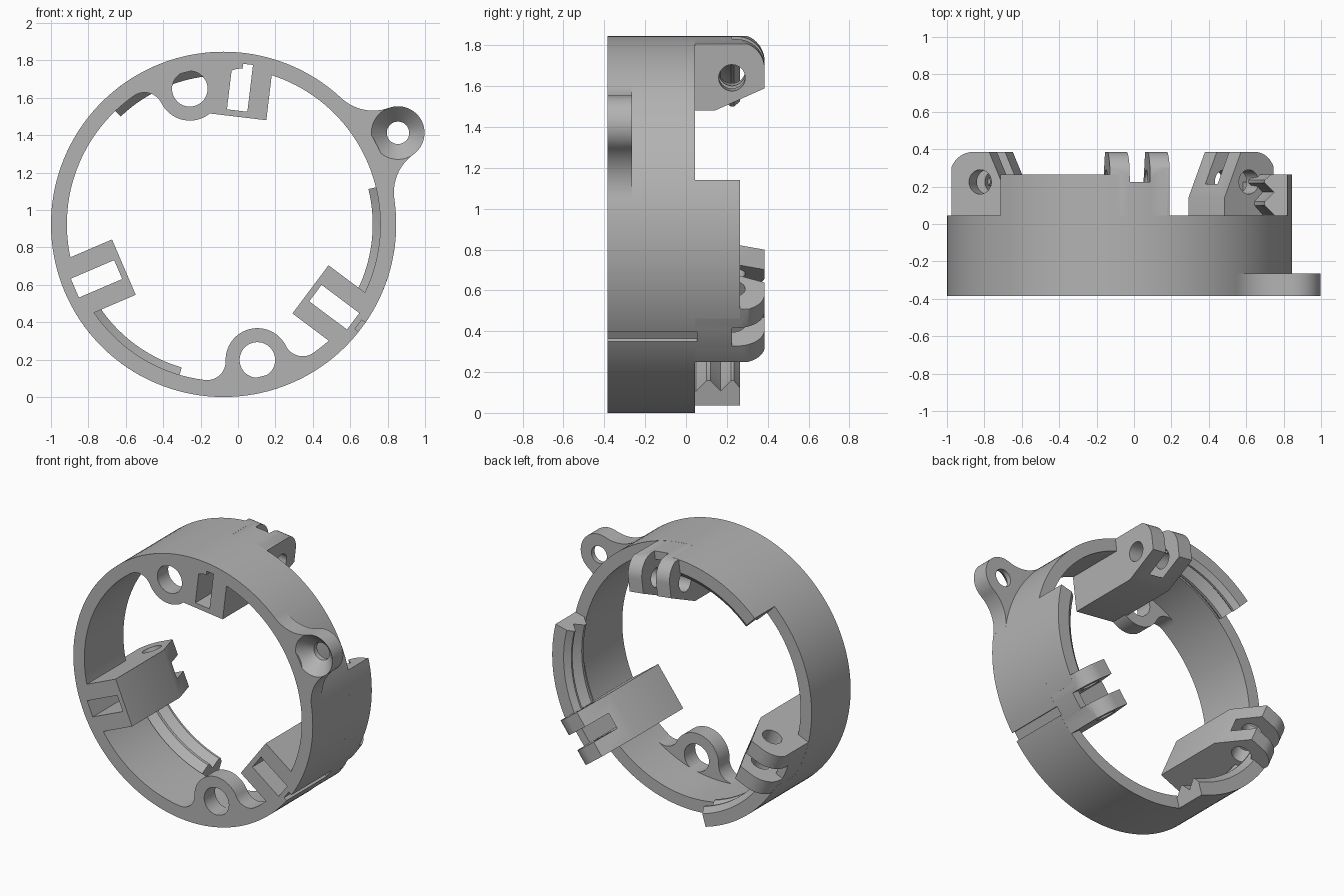
import bpy, bmesh
from math import sin, cos, pi, radians, acos, atan2

if "Cube" in bpy.data.objects:
    bpy.data.objects.remove(bpy.data.objects["Cube"])

CX, CZ = -0.077, 0.923            # ring axis
R_OUT, R_IN = 0.923, 0.838
FRONT, BACK, WALL_BACK = -0.385, 0.045, 0.265

grey = bpy.data.materials.new("plain_grey")
grey.use_nodes = True
grey.diffuse_color = (0.45, 0.45, 0.45, 1)
grey.node_tree.nodes["Principled BSDF"].inputs["Base Color"].default_value = grey.diffuse_color


def place(r, t, y, ang):
    """Radial, tangential and depth position, turned by ang around the axis."""
    return (CX + r * cos(ang) - t * sin(ang), y, CZ + r * sin(ang) + t * cos(ang))


def finish(name, bm):
    bmesh.ops.recalc_face_normals(bm, faces=bm.faces)
    me = bpy.data.meshes.new(name)
    bm.to_mesh(me)
    bm.free()
    me.materials.append(grey)
    ob = bpy.data.objects.new(name, me)
    bpy.context.collection.objects.link(ob)
    return ob


def loft(name, rings, closed=False):
    """Skin a list of equal point loops."""
    bm = bmesh.new()
    loops = [[bm.verts.new(p) for p in ring] for ring in rings]
    n = len(loops[0])
    pairs = list(zip(loops, loops[1:]))
    if closed:
        pairs.append((loops[-1], loops[0]))
    else:
        bm.faces.new(loops[0])
        bm.faces.new(loops[-1])
    for a, b in pairs:
        for i in range(n):
            j = (i + 1) % n
            bm.faces.new((a[i], a[j], b[j], b[i]))
    return finish(name, bm)


def prism_depth(name, pts, y0, y1, ang=0.0):
    return loft(name, [[place(r, t, y, ang) for r, t in pts] for y in (y0, y1)])


def prism_side(name, pts, half, ang):
    return loft(name, [[place(r, t, y, ang) for r, y in pts] for t in (-half, half)])


def sweep(name, section, a0, a1, steps, closed=False):
    count = steps if closed else steps + 1
    return loft(name, [[place(r, 0, y, a0 + (a1 - a0) * i / steps) for r, y in section]
                       for i in range(count)], closed)


def arc(cx, cy, r, a0, a1, n=16):
    return [(cx + r * cos(a0 + (a1 - a0) * i / n), cy + r * sin(a0 + (a1 - a0) * i / n))
            for i in range(n + 1)]


def circle(cx, cy, r, n=48):
    return arc(cx, cy, r, 0, 2 * pi, n)[:-1]


def boolean(ob, cutter, operation="DIFFERENCE", keep=False):
    mod = ob.modifiers.new("cut", "BOOLEAN")
    mod.operation, mod.solver, mod.object = operation, "EXACT", cutter
    bpy.context.view_layer.objects.active = ob
    bpy.ops.object.modifier_apply(modifier=mod.name)
    if not keep:
        bpy.data.objects.remove(cutter)


def tab(name, ang, dist, rad, fillet, ring_r, side):
    """Round screw tab blended into the ring; side is 1 outside, -1 inside."""
    d = ring_r + side * fillet
    a = acos((d * d + dist * dist - (rad + fillet) ** 2) / (2 * d * dist))
    fx, fy = d * cos(a), d * sin(a)
    beta = atan2(fy, fx - dist)
    half = arc(dist, 0, rad, 0 if side > 0 else pi, beta)
    end = a + pi if side > 0 else a
    start = beta + pi
    turn = (end - start + pi) % (2 * pi) - pi
    half += arc(fx, fy, fillet, start, start + turn)[1:]
    anchor = ring_r - side * 0.045
    half.append((anchor * cos(a), anchor * sin(a)))
    pts = half + [(anchor, 0)] + [(x, -y) for x, y in reversed(half[1:])]
    return prism_depth(name, pts, FRONT, -0.265, ang)


parts = []

# Main ring
ring = sweep("main_ring", [(R_IN, FRONT), (R_OUT, FRONT), (R_OUT, BACK), (R_IN, BACK)],
             0, 2 * pi, 144, True)
parts.append(ring)

# Three threaded walls behind the ring
thread = [(R_OUT, 0.02), (R_OUT, WALL_BACK), (0.835, WALL_BACK), (0.797, 0.235),
          (0.797, 0.22), (0.85, 0.17), (0.797, 0.12), (0.797, 0.1), (0.85, 0.05), (0.85, 0.02)]
for k, label in enumerate(("top", "lower_left", "right")):
    a0 = radians(90 + 120 * k)
    parts.append(sweep(label + "_thread_wall", thread, a0, a0 + radians(43.7), 20))

# Three clip blocks with forked hinge lugs
clip = [(0.58, FRONT), (0.58, 0.14), (0.69, 0.385)]
clip += arc(0.785, 0.25, 0.135, pi / 2, 0)
clip += [(0.95, 0.25), (0.95, FRONT)]
slot = [(0.613, -0.5), (0.865, -0.5), (0.865, 0.225), (1.1, 0.225),
        (1.1, 0.5), (0.5, 0.5), (0.5, 0.225), (0.613, 0.225)]
for k, label in enumerate(("top", "lower_left", "lower_right")):
    ang = radians(83.2 + 120 * k)
    block = prism_side(label + "_clip", clip, 0.161, ang)
    hull = prism_depth("hull_cutter", circle(0, 0, R_OUT - 0.0005, 144), -0.6, 0.6)
    boolean(block, hull, "INTERSECT")
    fork = prism_side("slot_cutter", slot, 0.055, ang)
    boolean(block, fork, keep=True)
    boolean(ring, fork)
    boolean(block, prism_side("pin_cutter", circle(0.742, 0.225, 0.065), 0.3, ang))
    parts.append(block)

# Shallow outer notch beside the lower right clip
notch = [(0.897, -0.03), (1.0, -0.03), (1.0, 0.03), (0.897, 0.03)]
for ob in (ring, parts[-1]):
    boolean(ob, prism_depth("notch_cutter", notch, -0.6, BACK + 0.01, radians(-36.6)))

# Inner screw bosses
for label, deg in (("top", 104), ("bottom", 284)):
    boss = tab(label + "_screw_boss", radians(deg), 0.747, 0.17, 0.1, R_IN, -1)
    boolean(boss, prism_depth("hole_cutter", circle(0.747, 0, 0.095), -0.6, 0, radians(deg)))
    parts.append(boss)

# Outer ear with countersunk hole
ear_ang, ear_r = radians(27.7), 1.053
ear = tab("outer_ear", ear_ang, ear_r, 0.142, 0.25, R_OUT, 1)
sink = [(0.147, FRONT - 0.005), (0.06, -0.3), (0.06, -0.2)]
boolean(ear, loft("sink_cutter", [[place(u, v, y, ear_ang) for u, v in circle(ear_r, 0, rad)]
                                  for rad, y in sink]))
parts.append(ear)

# Smooth curved faces, keep edges crisp
bpy.ops.object.select_all(action="DESELECT")
for ob in parts:
    ob.select_set(True)
bpy.context.view_layer.objects.active = ring
bpy.ops.object.shade_smooth_by_angle(angle=radians(25))
